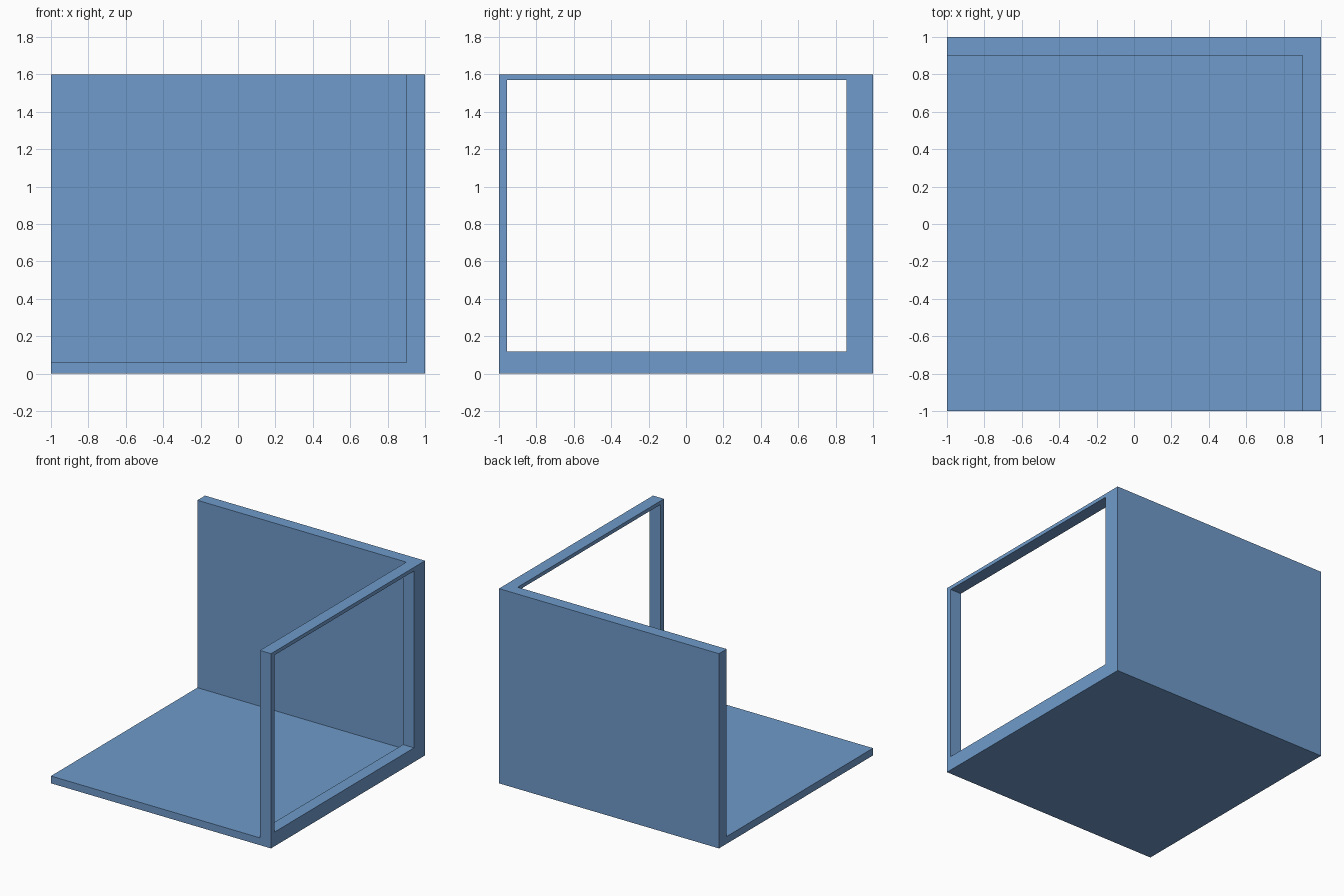
import bpy

if "Cube" in bpy.data.objects:
    bpy.data.objects.remove(bpy.data.objects["Cube"])

paint = bpy.data.materials.new("soft_blue")
paint.diffuse_color = (0.159, 0.328, 0.597, 1.0)
paint.use_nodes = True
paint.node_tree.nodes["Principled BSDF"].inputs["Base Color"].default_value = paint.diffuse_color


def box(name, lo, hi):
    """Axis-aligned box between two corners."""
    size = [b - a for a, b in zip(lo, hi)]
    mid = [(a + b) / 2 for a, b in zip(lo, hi)]
    bpy.ops.mesh.primitive_cube_add(size=1, location=mid)
    ob = bpy.context.object
    ob.name = name
    ob.scale = size
    bpy.ops.object.transform_apply(location=True, rotation=False, scale=True)
    ob.data.materials.append(paint)
    return ob


# Solid block that becomes the floor, back wall and right wall
shell = box("room_shell", (-1, -1, 0), (1, 1, 1.6))

# Room space (open front, left and top) and the large window in the right wall
cutters = [
    box("room_space_cutter", (-1.5, -1.5, 0.06), (0.9, 0.9, 2.0)),
    box("window_cutter", (0.5, -0.957, 0.117), (1.5, 0.857, 1.57)),
]
for cutter in cutters:
    mod = shell.modifiers.new(cutter.name, 'BOOLEAN')
    mod.operation = 'DIFFERENCE'
    mod.solver = 'EXACT'
    mod.object = cutter

# Apply the cuts and remove the helpers
bpy.context.view_layer.objects.active = shell
for mod in list(shell.modifiers):
    bpy.ops.object.modifier_apply(modifier=mod.name)
for cutter in cutters:
    bpy.data.objects.remove(cutter, do_unlink=True)
